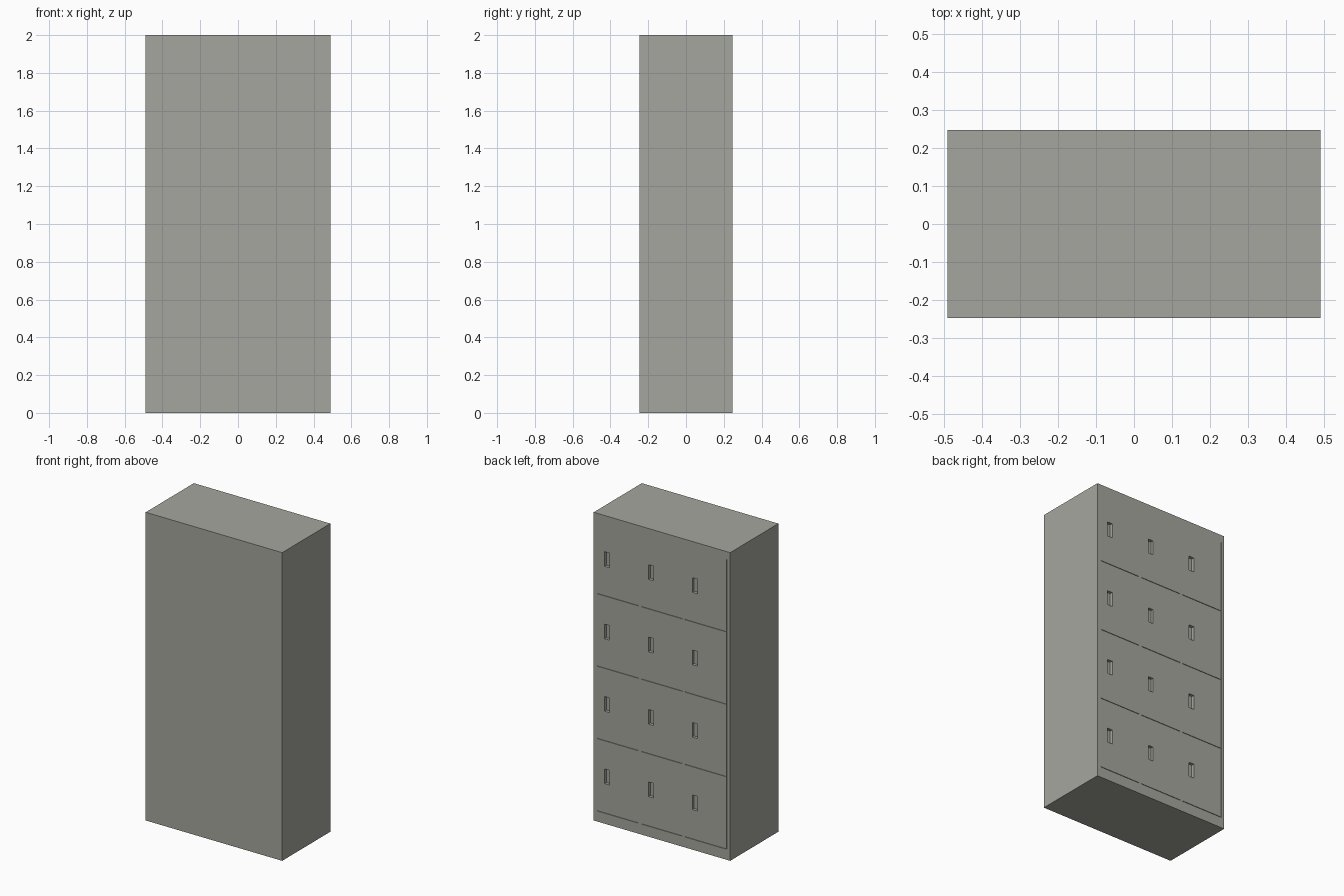
import bpy, bmesh
from mathutils import Matrix, Vector

if "Cube" in bpy.data.objects:
    bpy.data.objects.remove(bpy.data.objects["Cube"])

W, D, H = 0.49, 0.247, 2.0          # half width, half depth, height
PITCH_X, PITCH_Z = 0.315, 0.47      # door spacing
DOOR_BASE = 0.07

grey = bpy.data.materials.new("warm_grey_metal")
grey.diffuse_color = (0.376, 0.381, 0.342, 1)
grey.use_nodes = True
grey.node_tree.nodes["Principled BSDF"].inputs["Base Color"].default_value = grey.diffuse_color


def add_box(bm, x0, x1, y0, y1, z0, z1):
    c = Vector(((x0 + x1) / 2, (y0 + y1) / 2, (z0 + z1) / 2))
    s = Matrix.Diagonal((x1 - x0, y1 - y0, z1 - z0, 1))
    bmesh.ops.create_cube(bm, size=1, matrix=Matrix.Translation(c) @ s)


def make_object(name, bm):
    me = bpy.data.meshes.new(name)
    bm.to_mesh(me)
    bm.free()
    me.materials.append(grey)
    ob = bpy.data.objects.new(name, me)
    bpy.context.collection.objects.link(ob)
    return ob


# Cabinet body
bm = bmesh.new()
add_box(bm, -W, W, -D, D, 0, H)
body = make_object("locker_cabinet", bm)

# Cutter: handle pockets and the gap under each door
bm = bmesh.new()
for row in range(4):
    z = DOOR_BASE + row * PITCH_Z
    for col in range(3):
        x = (col - 1) * PITCH_X
        add_box(bm, x + 0.06, x + 0.097, D - 0.02, D + 0.02, z + 0.19, z + 0.285)
        add_box(bm, x - 0.148, x + 0.148, D - 0.004, D + 0.02, z - 0.002, z + 0.002)
# Vertical gap beside the outer doors
add_box(bm, -0.468, -0.465, D - 0.004, D + 0.02, DOOR_BASE, DOOR_BASE + 4 * PITCH_Z)
cutter = make_object("door_cutter", bm)
cutter.hide_render = True

mod = body.modifiers.new("door_cuts", 'BOOLEAN')
mod.operation = 'DIFFERENCE'
mod.solver = 'EXACT'
mod.object = cutter
bpy.context.view_layer.objects.active = body
body.select_set(True)
bpy.ops.object.modifier_apply(modifier=mod.name)
bpy.data.objects.remove(cutter)
